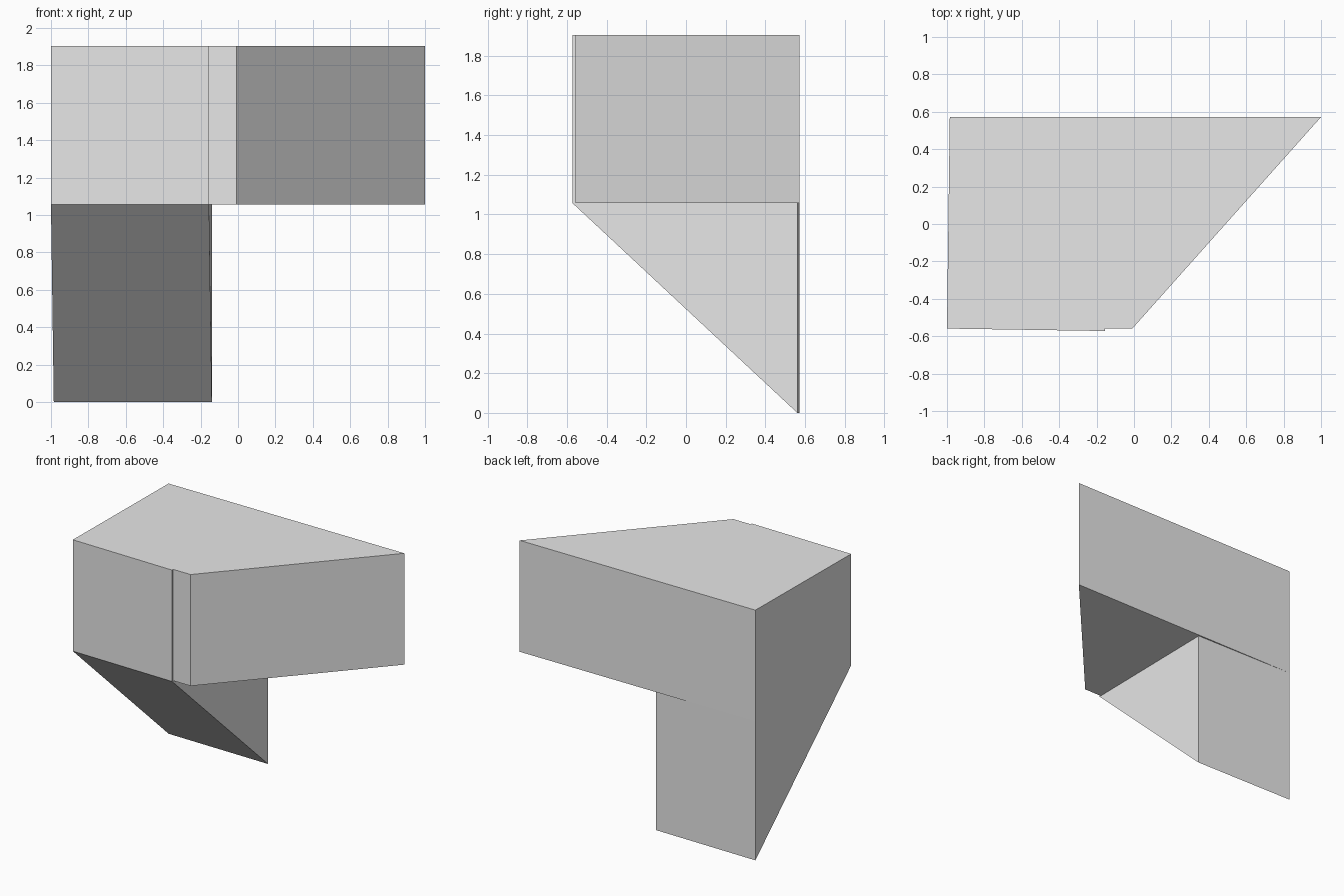
import bpy
import bmesh

old = bpy.data.objects.get("Cube")
if old:
    bpy.data.objects.remove(old, do_unlink=True)

GREY = (0.8, 0.8, 0.8, 1.0)
grey = bpy.data.materials.new("light_grey")
grey.use_nodes = True
grey.diffuse_color = GREY
grey.node_tree.nodes["Principled BSDF"].inputs["Base Color"].default_value = GREY

TOP, UNDERSIDE = 1.905, 1.057


def prism(name, outline, bottoms):
    """Flat-topped solid over an outline, with a bottom height per corner."""
    bm = bmesh.new()
    upper = [bm.verts.new((x, y, TOP)) for x, y in outline]
    lower = [bm.verts.new((x, y, z)) for (x, y), z in zip(outline, bottoms)]
    bm.faces.new(upper)
    bm.faces.new(lower[::-1])
    for i in range(len(outline)):
        j = (i + 1) % len(outline)
        bm.faces.new((upper[i], lower[i], lower[j], upper[j]))
    bmesh.ops.recalc_face_normals(bm, faces=bm.faces)
    mesh = bpy.data.meshes.new(name)
    bm.to_mesh(mesh)
    bm.free()
    mesh.materials.append(grey)
    obj = bpy.data.objects.new(name, mesh)
    bpy.context.collection.objects.link(obj)
    return obj


# Slightly turned block whose underside slopes down to the back edge
front_right, front_left = (-1.0, -0.559), (-0.155, -0.572)
back_left, back_right = (-0.14, 0.561), (-0.985, 0.572)
prism("sloped_block", [front_right, front_left, back_left, back_right],
      [UNDERSIDE, UNDERSIDE, 0, 0])

# Raised side wing with a slanted front, flush with the block
prism("side_wing", [(-0.155, -0.558), (-0.008, -0.558), (1.0, 0.572),
                    back_right, back_left], [UNDERSIDE] * 5)
